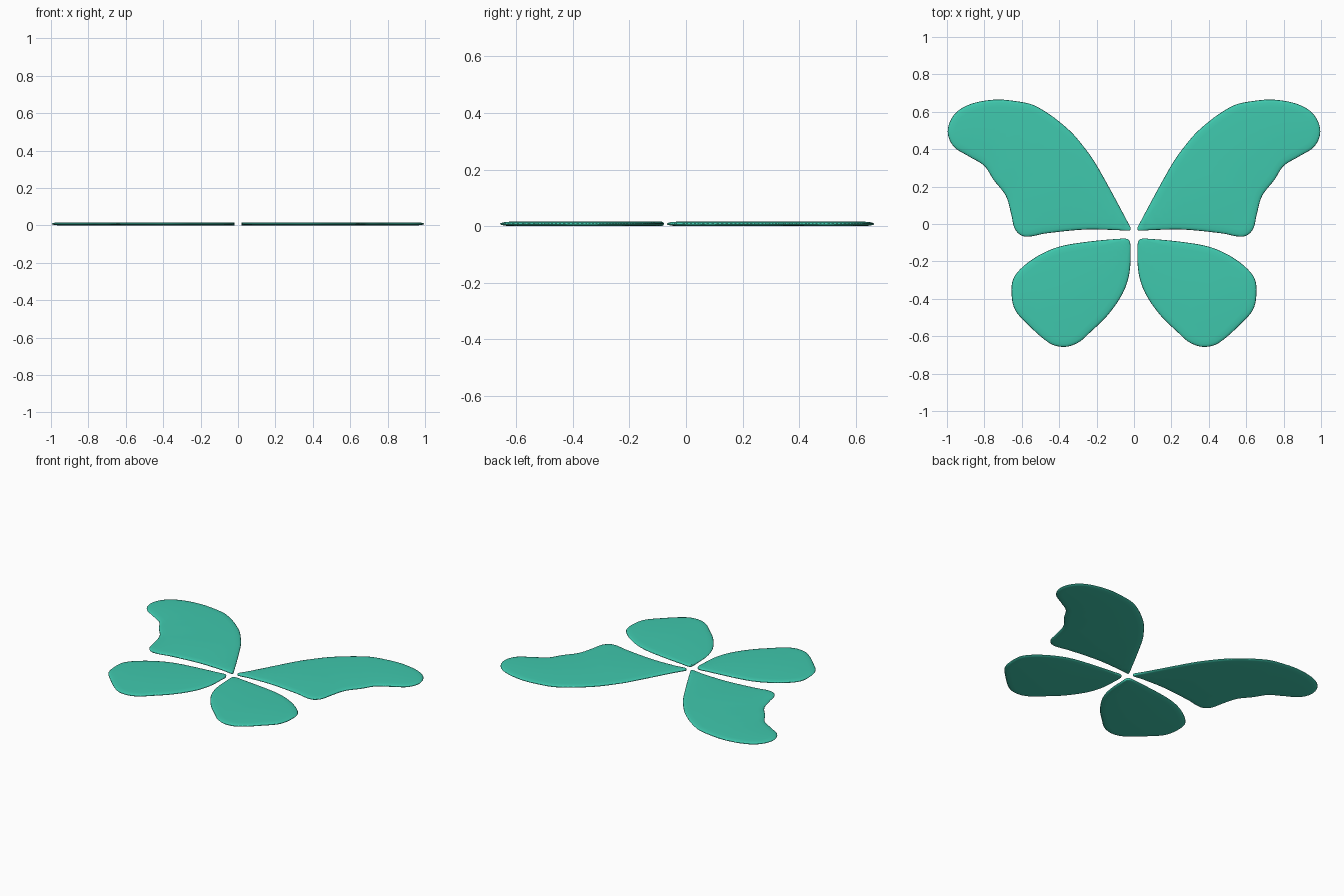
import bpy, bmesh
from mathutils import Vector
from mathutils.geometry import interpolate_bezier

if "Cube" in bpy.data.objects:
    bpy.data.objects.remove(bpy.data.objects["Cube"])

THICK = 0.016
RIM = 0.04

mat = bpy.data.materials.new("teal")
mat.diffuse_color = (0.05, 0.58, 0.42, 1)
mat.use_nodes = True
mat.node_tree.nodes["Principled BSDF"].inputs["Base Color"].default_value = mat.diffuse_color

# Right-hand wing outlines, clockwise from the body
UPPER = [(.018, -.03), (.022, -.012), (.18, .28), (.24, .375), (.35, .505), (.52, .628),
         (.64, .658), (.76, .664), (.89, .635), (.965, .58), (.996, .495), (.965, .415),
         (.88, .36), (.80, .31), (.75, .235), (.685, .15), (.656, .05), (.635, -.03),
         (.585, -.067), (.47, -.05), (.27, -.03), (.10, -.032), (.03, -.036)]
LOWER = [(.022, -.095), (.035, -.08), (.09, -.08), (.25, -.095), (.395, -.12), (.50, -.163),
         (.59, -.225), (.643, -.288), (.655, -.36), (.638, -.455), (.575, -.53),
         (.45, -.638), (.37, -.657), (.295, -.632), (.235, -.58), (.14, -.487),
         (.06, -.37), (.025, -.265), (.018, -.14)]


def smooth_outline(pts, steps=6):
    """Closed smooth curve through the points."""
    p = [Vector((x, y, 0)) for x, y in pts]
    n, out = len(p), []
    for i in range(n):
        a, b, c, d = p[i - 1], p[i], p[(i + 1) % n], p[(i + 2) % n]
        span = (c - b).length / 3
        h1 = b + (c - a).normalized() * span
        h2 = c - (d - b).normalized() * span
        out += interpolate_bezier(b, h1, h2, c, steps + 1)[:-1]
    return out


def wing(name, pts):
    loop = smooth_outline(pts)
    n = len(loop)
    apex = loop[0]

    def inset(i, f):
        t = (loop[(i + 1) % n] - loop[i - 1]).normalized()
        width = RIM * f * min(1, 0.06 + (loop[i] - apex).length / 0.2)
        return loop[i] + Vector((t.y, -t.x, 0)) * width

    # Thin plate with a rounded, tapering rim
    bm = bmesh.new()
    rings = []
    for f, z in ((1, 0), (.4, .1), (.08, .3), (0, .5), (.08, .7), (.4, .9), (1, 1)):
        ring = []
        for i in range(n):
            v = inset(i, f)
            ring.append(bm.verts.new((v.x, v.y, z * THICK)))
        rings.append(ring)
    for lo, hi in zip(rings, rings[1:]):
        for i in range(n):
            j = (i + 1) % n
            bm.faces.new((lo[i], hi[i], hi[j], lo[j]))
    caps = [bm.faces.new(rings[0]), bm.faces.new(rings[-1])]
    bmesh.ops.recalc_face_normals(bm, faces=bm.faces)
    bmesh.ops.triangulate(bm, faces=caps)
    for face in bm.faces:
        face.smooth = True
    me = bpy.data.meshes.new(name)
    bm.to_mesh(me)
    bm.free()
    me.materials.append(mat)
    ob = bpy.data.objects.new(name, me)
    bpy.context.collection.objects.link(ob)
    # Left-hand twin
    ob.modifiers.new("mirror", 'MIRROR').use_axis[0] = True


wing("upper_wings", UPPER)
wing("lower_wings", LOWER)
